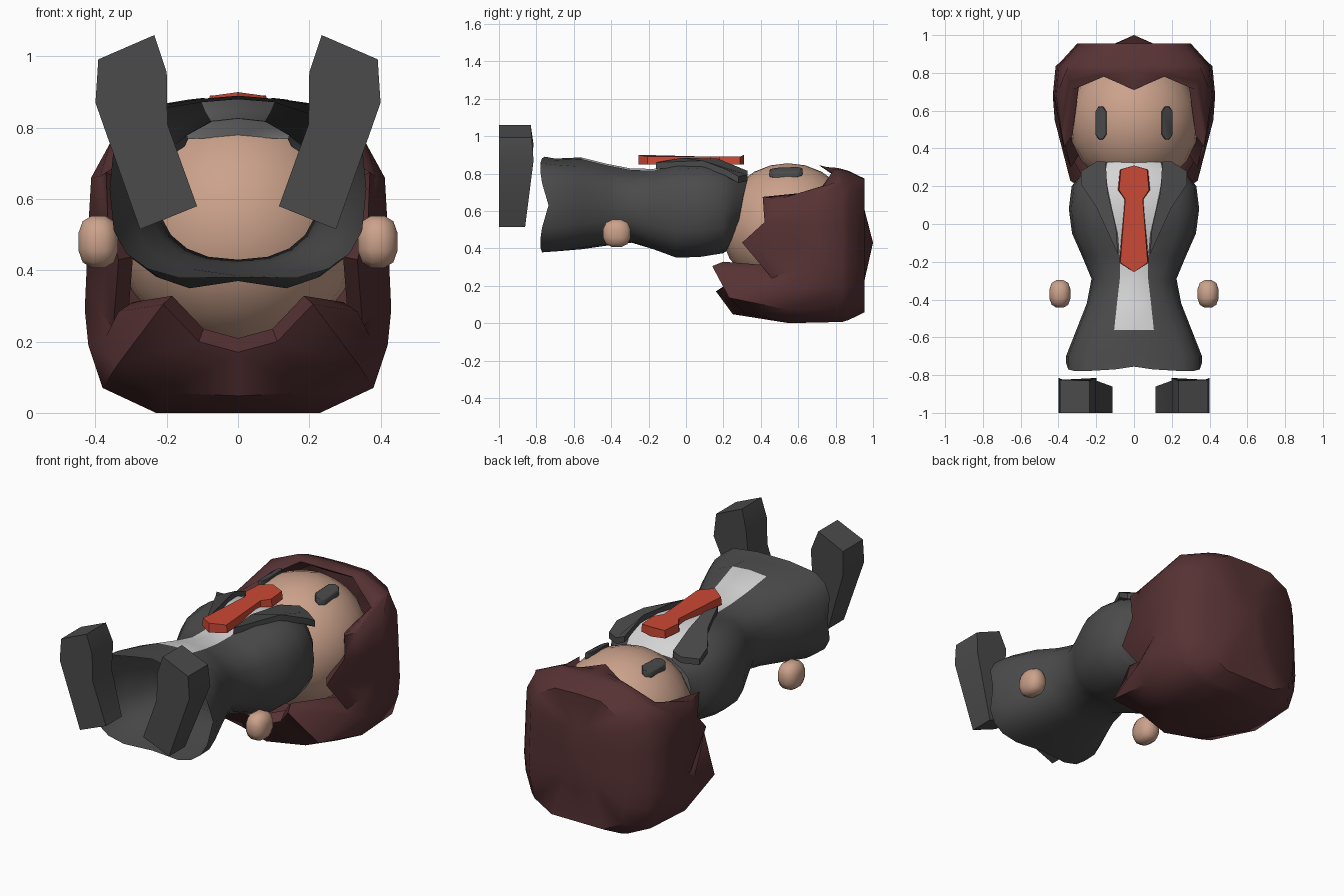
import bpy, bmesh, math
from mathutils import Vector

if "Cube" in bpy.data.objects:
    bpy.data.objects.remove(bpy.data.objects["Cube"])

def material(name, rgb):
    m = bpy.data.materials.new(name)
    m.diffuse_color = (*rgb, 1)
    m.use_nodes = True
    m.node_tree.nodes["Principled BSDF"].inputs["Base Color"].default_value = m.diffuse_color
    return m

SUIT = material("suit grey", (0.07, 0.07, 0.07))
SHIRT = material("shirt white", (0.66, 0.66, 0.66))
SKIN = material("skin", (0.60, 0.36, 0.26))
HAIR = material("hair brown", (0.095, 0.032, 0.034))
RED = material("tie red", (0.60, 0.065, 0.035))

def finish(name, bm, mats, angle=40):
    bmesh.ops.recalc_face_normals(bm, faces=bm.faces)
    me = bpy.data.meshes.new(name)
    bm.to_mesh(me)
    bm.free()
    for m in mats:
        me.materials.append(m)
    ob = bpy.data.objects.new(name, me)
    bpy.context.collection.objects.link(ob)
    bpy.ops.object.select_all(action='DESELECT')
    ob.select_set(True)
    bpy.context.view_layer.objects.active = ob
    bpy.ops.object.shade_smooth_by_angle(angle=math.radians(angle))
    return ob

def place(bm, loc, radii):
    for v in bm.verts:
        v.co = Vector([c * r + l for c, r, l in zip(v.co, radii, loc)])

def prism(name, bottom, top, mat, bevel=0.0, angle=35):
    """Closed solid between two matching outlines."""
    bm = bmesh.new()
    a = [bm.verts.new(p) for p in bottom]
    b = [bm.verts.new(p) for p in top]
    bm.faces.new(a)
    bm.faces.new(b)
    n = len(a)
    for i in range(n):
        bm.faces.new((a[i], a[(i + 1) % n], b[(i + 1) % n], b[i]))
    if bevel:
        bmesh.ops.bevel(bm, geom=bm.edges[:], offset=bevel, segments=1, affect='EDGES')
    return finish(name, bm, [mat], angle)

# Jacket: open tube along y, with the shirt panel down the front
# y, half width, bottom z, top z, shirt half width, squareness, back groove
RINGS = [(-0.755, 0.36, 0.37, 0.89, 0.10, 0.66, 0.01), (-0.70, 0.36, 0.375, 0.88, 0.10, 0.66, 0.01),
         (-0.56, 0.305, 0.395, 0.87, 0.105, 0.72, 0),
         (-0.42, 0.25, 0.415, 0.835, 0.09, 0.8, 0), (-0.29, 0.225, 0.43, 0.81, 0.075, 0.85, 0),
         (-0.17, 0.275, 0.385, 0.825, 0.075, 0.8, 0.015), (-0.05, 0.328, 0.34, 0.86, 0.085, 0.75, 0.03),
         (0.08, 0.345, 0.345, 0.868, 0.115, 0.75, 0.03), (0.2, 0.33, 0.365, 0.85, 0.14, 0.75, 0.02),
         (0.285, 0.29, 0.385, 0.81, 0.15, 0.8, 0), (0.33, 0.235, 0.45, 0.775, 0.14, 0.85, 0)]
N = 20
bm = bmesh.new()
rows = []
for y, w, z0, z1, panel, e, groove in RINGS:
    row = []
    for i in range(N):
        a = 2 * math.pi * i / N
        s, c = math.sin(a), math.cos(a)
        x = w * math.copysign(abs(s) ** e, s)
        z = (z0 + z1) / 2 + (z1 - z0) / 2 * math.copysign(abs(c) ** e, c)
        if i in (1, N - 1):
            x = math.copysign(panel, x)
        if i in (0, 1, N - 1) and -0.6 < y < -0.2:
            z += 0.016                      # shirt sits proud of the jacket
        if i == N // 2:
            z += groove
        if y < -0.75:                       # hem dips at the corners
            y2 = y - 0.025 * abs(math.sin(2 * a)) + (0.02 if abs(c) < 0.2 else 0)
        elif y > 0.25:                      # neck opening slopes forward
            y2 = y - 0.07 * (1 - c) / 2
        else:
            y2 = y
        row.append(bm.verts.new((x, y2, z)))
    rows.append(row)
for r in range(len(rows) - 1):
    for i in range(N):
        j = (i + 1) % N
        f = bm.faces.new((rows[r][i], rows[r][j], rows[r + 1][j], rows[r + 1][i]))
        f.material_index = 1 if i in (0, N - 1) and r >= 2 else 0
finish("jacket", bm, [SUIT, SHIRT], 50)

# Lapels and collar
LAPEL = [(0.15, 0.33, 0.79), (0.20, 0.33, 0.77), (0.28, 0.28, 0.76), (0.28, 0.21, 0.80),
         (0.20, 0.09, 0.845), (0.085, -0.16, 0.835), (0.095, -0.02, 0.86), (0.14, 0.17, 0.855)]
for s, side in ((-1, "left"), (1, "right")):
    prism(side + "_lapel", [(s * x, y, z - 0.01) for x, y, z in LAPEL],
          [(s * x, y, z + 0.024) for x, y, z in LAPEL], SUIT)

# Tie
half = [(0.075, 0.288), (0.085, 0.18), (0.05, 0.13), (0.078, -0.205)]
outline = [(0, 0.31)] + half + [(0, -0.255)] + [(-x, y) for x, y in reversed(half)]
prism("tie", [(x, y, 0.847) for x, y in outline],
      [(x * 0.93, y, 0.9 if abs(x) < 0.01 else 0.89) for x, y in outline], RED)

# Head
bm = bmesh.new()
bmesh.ops.create_uvsphere(bm, u_segments=20, v_segments=12, radius=1)
place(bm, (0, 0.545, 0.515), (0.345, 0.36, 0.34))
finish("head", bm, [SKIN], 50)

# Hands: rounded blocks
for s, side in ((-1, "left"), (1, "right")):
    bm = bmesh.new()
    bmesh.ops.create_cube(bm, size=2)
    bmesh.ops.subdivide_edges(bm, edges=bm.edges[:], cuts=2, use_grid_fill=True)
    for v in bm.verts:
        v.co = v.co.normalized().lerp(v.co, 0.1)
    place(bm, (s * 0.392, -0.37, 0.48), (0.061, 0.08, 0.08))
    finish(side + "_hand", bm, [SKIN], 50)

# Eyes: slim tablets lying on the face
EYE = [(-0.03, -0.06), (-0.012, -0.088), (0.012, -0.088), (0.03, -0.06),
       (0.03, 0.06), (0.012, 0.088), (-0.012, 0.088), (-0.03, 0.06)]
for s, side in ((-1, "left"), (1, "right")):
    def eye_layer(h):
        return [(s * 0.175 + x, 0.535 + y, 0.81 + h - s * x * 0.4 + 0.04 * y) for x, y in EYE]
    prism(side + "_eye", eye_layer(-0.022), eye_layer(0.012), SUIT, 0.004)

# Legs: raised stubs with flat soles; x, z, y of the back of the leg
LEG = [(0.235, 1.06, -0.83), (0.392, 0.992, -0.825), (0.40, 0.87, -0.815),
       (0.275, 0.515, -0.86), (0.115, 0.58, -0.86), (0.198, 0.81, -0.83), (0.20, 0.955, -0.815)]
for s, side in ((-1, "left"), (1, "right")):
    prism(side + "_leg", [(s * x, -1, z) for x, z, y in LEG],
          [(s * x, y, z) for x, z, y in LEG], SUIT, 0, 60)

# Hair: shell from a jagged rim back to the crown, mirrored in x
RIM = [(0, 0.16, 0.17), (0.11, 0.22, 0.20), (0.21, 0.14, 0.305), (0.335, 0.36, 0.285),
       (0.35, 0.46, 0.24), (0.335, 0.30, 0.43), (0.365, 0.42, 0.54), (0.37, 0.41, 0.675),
       (0.325, 0.71, 0.705), (0.16, 0.78, 0.805), (0, 0.71, 0.845)]
SECTION = [(0, 0), (0.23, 0), (0.38, 0.07), (0.42, 0.19), (0.43, 0.29), (0.425, 0.4),
           (0.42, 0.52), (0.412, 0.66), (0.36, 0.755), (0.2, 0.825), (0, 0.83)]
bm = bmesh.new()
for s in (-1, 1):
    pole = bm.verts.new((0, 1.0, 0.43))
    cols = []
    for i, ((rx, ry, rz), (cx, cz)) in enumerate(zip(RIM, SECTION)):
        kx, kz = (0.4 if i > 2 else 0.75), 0.72
        mid = (rx + (cx - rx) * kx, ry + min(0.09, (0.8 - ry) * 0.5), rz + (cz - rz) * kz)
        full_y = 0.81 if rz > 0.7 else (0.68 if i > 3 else 0.55)
        pts = [(rx * 0.88, ry + 0.06, 0.5 + (rz - 0.5) * 0.88), (rx, ry, rz), mid,
               (cx, full_y, cz),
               (cx * 0.965, 0.835, 0.42 + (cz - 0.42) * 0.985),
               (cx * 0.88, 0.87, 0.42 + (cz - 0.42) * 0.96),
               (cx * 0.70, 0.955, 0.42 + (cz - 0.42) * 0.86),
               (cx * 0.24, 0.955, 0.42 + (cz - 0.42) * 0.45)]
        cols.append([bm.verts.new((s * x, y, z)) for x, y, z in pts])
    for a, b in zip(cols, cols[1:]):
        for i in range(len(a) - 1):
            bm.faces.new((a[i], b[i], b[i + 1], a[i + 1]))
        bm.faces.new((a[-1], b[-1], pole))
bmesh.ops.remove_doubles(bm, verts=bm.verts[:], dist=0.0005)
finish("hair", bm, [HAIR], 50)
